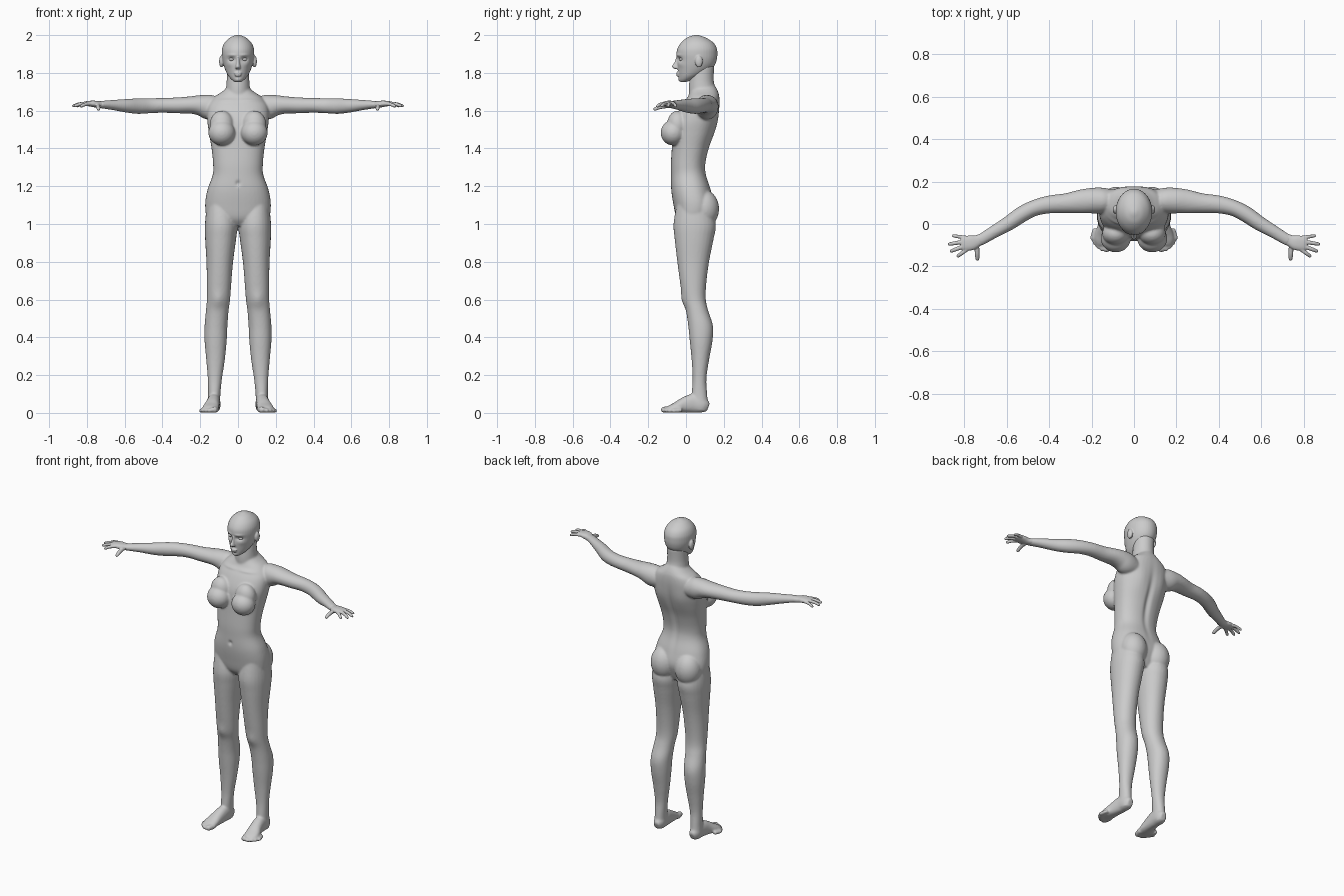
import bpy, bmesh, math
from mathutils import Vector, Matrix


def spline(secs, sub=5):
    # Catmull-Rom interpolation through section tuples
    out = []
    for i in range(len(secs) - 1):
        a, b, c, d = (secs[max(0, min(len(secs) - 1, i + k))] for k in (-1, 0, 1, 2))
        for j in range(sub):
            t = j / sub
            out.append([0.5 * (2 * q + (r - p) * t + (2 * p - 5 * q + 4 * r - s) * t * t
                               + (3 * q - p - 3 * r + s) * t ** 3)
                        for p, q, r, s in zip(a, b, c, d)])
    out.append(list(secs[-1]))
    return out


def loft(bm, secs, flat=False, e=2.0, mirror=False, n=28):
    # sections are (x, y, z, radius_u, radius_v); flat keeps the rings horizontal
    pts = spline(secs)
    for s in ((1, -1) if mirror else (1,)):
        rings = []
        for i, p in enumerate(pts):
            c = Vector(p[:3])
            if flat:
                u, v = Vector((1, 0, 0)), Vector((0, 1, 0))
            else:
                t = Vector(pts[min(i + 1, len(pts) - 1)][:3]) - Vector(pts[max(i - 1, 0)][:3])
                u = t.cross(Vector((0, 0, 1))).normalized()
                v = u.cross(t).normalized()
            ring = []
            for k in range(n):
                a = 2 * math.pi * k / n
                ca, sa = math.cos(a), math.sin(a)
                q = (c + u * max(p[3], .001) * math.copysign(abs(ca) ** (2 / e), ca)
                     + v * max(p[4], .001) * math.copysign(abs(sa) ** (2 / e), sa))
                ring.append(bm.verts.new((q.x * s, q.y, q.z)))
            rings.append(ring)
        for r0, r1 in zip(rings, rings[1:]):
            for k in range(n):
                bm.faces.new((r0[k], r0[(k + 1) % n], r1[(k + 1) % n], r1[k]))
        bm.faces.new(rings[0][::-1])
        bm.faces.new(rings[-1])


def rows(table):
    # (z, x_min, x_max, y_front, y_back) to loft sections
    return [((a + b) / 2, (f + k) / 2, z, (b - a) / 2, (k - f) / 2) for z, a, b, f, k in table]


def blob(bm, c, r, mirror=True):
    for s in ((1, -1) if mirror else (1,)):
        m = Matrix.Translation((c[0] * s, c[1], c[2])) @ Matrix.Diagonal((*r, 1))
        bmesh.ops.create_uvsphere(bm, u_segments=28, v_segments=18, radius=1, matrix=m)


def finish(bm, name, voxel=0, smooth=0, dents=()):
    # fuse the overlapping parts into one skin, then push soft dents along y
    bmesh.ops.recalc_face_normals(bm, faces=bm.faces)
    me = bpy.data.meshes.new(name)
    bm.to_mesh(me)
    bm.free()
    ob = bpy.data.objects.new(name, me)
    bpy.context.collection.objects.link(ob)
    if voxel:
        m = ob.modifiers.new("fuse", 'REMESH')
        m.mode, m.voxel_size = 'VOXEL', voxel
        m = ob.modifiers.new("relax", 'SMOOTH')
        m.factor, m.iterations = 0.5, smooth
        bpy.context.view_layer.update()
        dg = bpy.context.evaluated_depsgraph_get()
        me = bpy.data.meshes.new_from_object(ob.evaluated_get(dg))
        ob.modifiers.clear()
        ob.data = me
    for c, r, dy in dents:
        for v in me.vertices:
            d = sum(((abs(p) - q) / w) ** 2 if i == 0 else ((p - q) / w) ** 2
                    for i, (p, q, w) in enumerate(zip(v.co, c, r)))
            if d < 9:
                v.co.y += dy * math.exp(-d)
    for p in me.polygons:
        p.use_smooth = True
    return ob


# torso
bm = bmesh.new()
torso = [(.99, .09, -.02, .11), (1.03, .16, -.05, .128), (1.10, .174, -.066, .148),
         (1.18, .162, -.078, .132), (1.26, .134, -.08, .107), (1.32, .132, -.08, .104),
         (1.40, .14, -.075, .122), (1.48, .153, -.07, .15), (1.55, .163, -.06, .168),
         (1.62, .16, -.028, .177), (1.67, .128, .008, .177), (1.70, .085, .022, .17),
         (1.73, .05, .03, .155)]
loft(bm, rows([(z, -w, w, f, b) for z, w, f, b in torso]), True, 2.3, n=40)
# neck
neck = [(1.62, .06, .02, .14), (1.70, .064, .014, .157), (1.76, .06, .018, .147),
        (1.84, .058, .03, .15)]
loft(bm, rows([(z, -w, w, f, b) for z, w, f, b in neck]), True)
# chest and buttocks
blob(bm, (.086, -.068, 1.483), (.071, .066, .067))
blob(bm, (.086, -.045, 1.525), (.064, .055, .075))
blob(bm, (.085, .095, 1.08), (.08, .08, .1))
# legs
loft(bm, rows([
    (1.10, .02, .165, -.05, .13), (1.0, .003, .175, -.066, .158), (.92, .01, .174, -.06, .146),
    (.80, .026, .167, -.046, .122), (.68, .036, .165, -.03, .107), (.60, .042, .165, -.016, .105),
    (.54, .05, .17, .0, .118), (.46, .056, .177, .012, .143), (.38, .06, .177, .02, .14),
    (.28, .07, .168, .03, .122), (.18, .085, .16, .035, .108), (.10, .093, .158, .03, .112),
    (.05, .095, .16, .03, .116), (.01, .1, .155, .04, .112)]), True, 2.1, True)
# feet
loft(bm, [(.125, .118, .03, .018, .024), (.126, .09, .04, .033, .04), (.128, .04, .05, .034, .05),
          (.134, -.01, .041, .037, .041), (.142, -.05, .029, .043, .029),
          (.147, -.08, .022, .042, .021), (.15, -.1, .018, .03, .014)], False, 2.3, True)
# toes
for x, y, r in ((.128, -.132, .017), (.152, -.128, .013), (.17, -.115, .0125),
                (.185, -.098, .012), (.197, -.076, .0115)):
    loft(bm, [(x - .014, y + .055, r + .003, r, r), (x - .004, y + .02, r, r, r),
              (x, y + .006, r, r * .9, r * .85), (x, y, r, r * .45, r * .4)], mirror=True, n=14)
# arms
loft(bm, [(.08, .105, 1.61, .05, .05), (.15, .11, 1.618, .061, .066), (.20, .11, 1.628, .06, .055),
          (.25, .106, 1.63, .056, .046), (.32, .098, 1.628, .047, .042),
          (.40, .092, 1.628, .042, .039), (.47, .075, 1.626, .038, .040),
          (.53, .045, 1.624, .038, .041), (.59, .004, 1.626, .035, .036),
          (.66, -.037, 1.63, .03, .027), (.72, -.073, 1.632, .027, .02),
          (.735, -.081, 1.632, .025, .017)], mirror=True)
finish(bm, "body", .006, 6, [
    ((0, .14, 1.4), (.018, .07, .16), -.012),
    ((.075, .17, 1.53), (.045, .05, .07), .006),
    ((.105, -.015, .6), (.03, .04, .04), -.007),
    ((0, -.08, 1.215), (.011, .03, .013), .009),
    ((.07, .0, 1.655), (.07, .04, .009), -.005)])

# head
bm = bmesh.new()
skull = [(1.752, .018, -.030, .0), (1.765, .035, -.037, .04), (1.785, .052, -.040, .085),
         (1.81, .065, -.043, .125), (1.84, .076, -.046, .152), (1.87, .083, -.046, .163),
         (1.90, .086, -.050, .166), (1.93, .084, -.045, .163), (1.96, .071, -.026, .145),
         (1.985, .045, .003, .108), (1.997, .02, .033, .077), (2.001, .006, .05, .06)]
loft(bm, rows([(z, -w, w, f, b) for z, w, f, b in skull]), True, n=40)
# nose
loft(bm, rows([(1.885, -.007, .007, -.052, -.03), (1.855, -.009, .009, -.062, -.03),
               (1.835, -.013, .013, -.075, -.03), (1.826, -.015, .015, -.069, -.03),
               (1.821, -.01, .01, -.06, -.03)]), True)
# lips
blob(bm, (0, -.042, 1.798), (.021, .011, .006), False)
blob(bm, (0, -.041, 1.787), (.018, .011, .006), False)
# ears
blob(bm, (.088, .068, 1.86), (.012, .02, .031))
finish(bm, "head", .0038, 3, [
    ((.034, -.04, 1.872), (.017, .04, .011), .012),
    ((.034, -.04, 1.894), (.024, .03, .007), -.004),
    ((0, -.036, 1.762), (.015, .02, .009), -.004),
    ((.045, -.02, 1.845), (.018, .03, .014), -.003)])

# eyes
bm = bmesh.new()
blob(bm, (.034, -.023, 1.872), (.015, .013, .009))
finish(bm, "eyes")

# hands
bm = bmesh.new()
loft(bm, [(.70, -.06, 1.632, .024, .018), (.735, -.078, 1.632, .027, .018),
          (.765, -.088, 1.636, .035, .017), (.80, -.092, 1.638, .034, .013),
          (.815, -.093, 1.637, .028, .009)], False, 2.3, True)
# fingers and thumb: base, tip, thickness
for a, b, r in (((.795, -.064, 1.636), (.858, -.055, 1.622), .0088),
                ((.80, -.083, 1.638), (.878, -.096, 1.624), .0098),
                ((.797, -.103, 1.638), (.868, -.13, 1.624), .01),
                ((.782, -.115, 1.636), (.835, -.155, 1.622), .0098),
                ((.742, -.095, 1.626), (.738, -.172, 1.606), .0115)):
    a, b = Vector(a), Vector(b)
    secs = []
    for t, k, lift in ((0, 1.1, 0), (.3, 1.0, .003), (.6, .95, .004), (.85, .85, .001),
                       (.96, .65, 0), (1, .3, 0)):
        c = a.lerp(b, t)
        secs.append((c.x, c.y, c.z + lift, r * k, r * k))
    loft(bm, secs, mirror=True, n=14)
finish(bm, "hands", .0032, 3)
